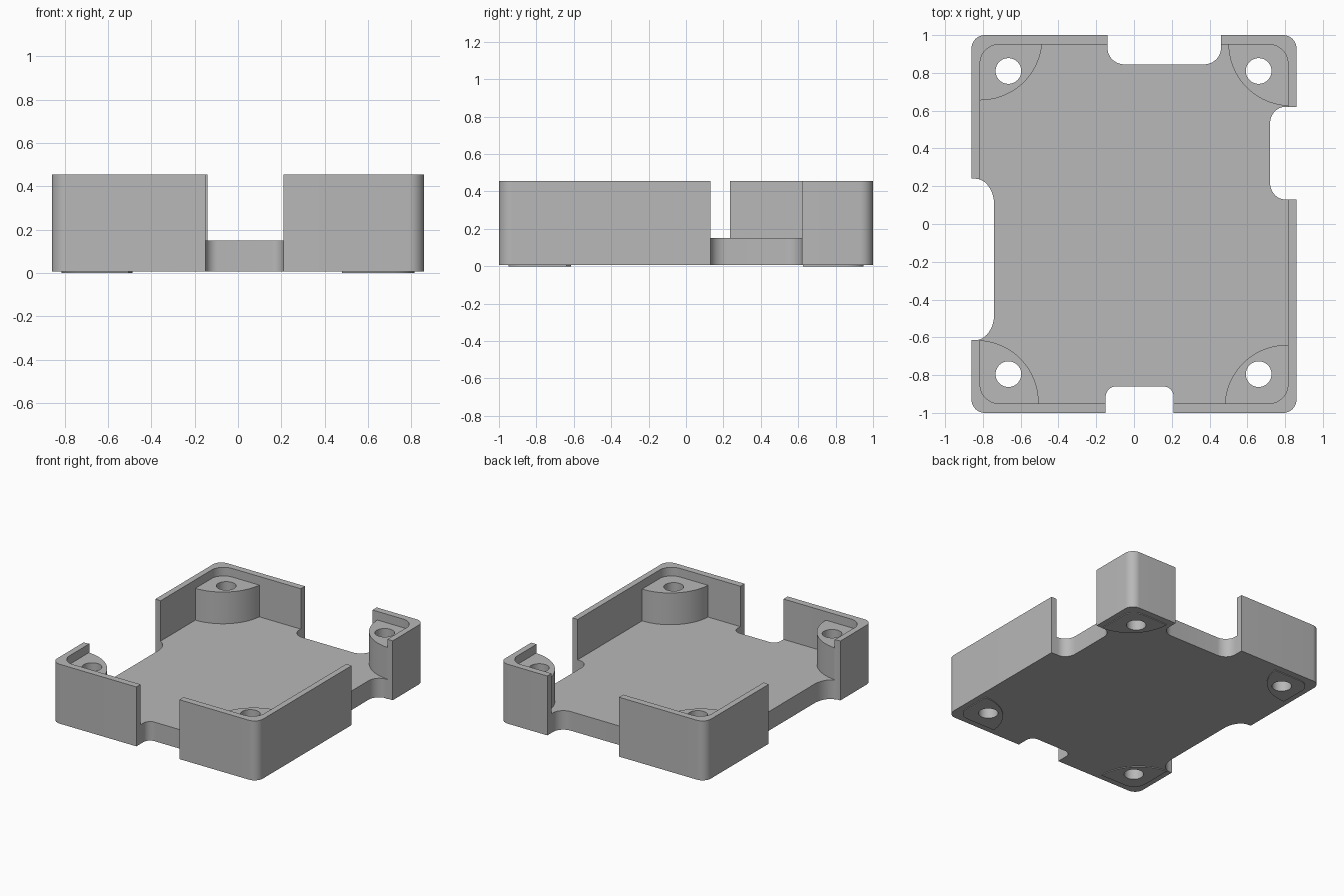
import bpy, bmesh
from math import cos, sin, pi, radians

if "Cube" in bpy.data.objects:
    bpy.data.objects.remove(bpy.data.objects["Cube"], do_unlink=True)

grey = bpy.data.materials.new("plain grey")
grey.use_nodes = True
colour = (0.48, 0.48, 0.48, 1)
grey.diffuse_color = colour
grey.node_tree.nodes["Principled BSDF"].inputs["Base Color"].default_value = colour

FLOOR, TOP, BOSS_TOP, BASE = 0.15, 0.455, 0.39, 0.006


def ellipse(cx, cy, rx, ry, start=0, turn=2 * pi, steps=48):
    return [(cx + rx * cos(start + turn * i / steps),
             cy + ry * sin(start + turn * i / steps)) for i in range(steps)]


def rounded_rect(x0, x1, y0, y1, rx, ry):
    corners = [(x1 - rx, y1 - ry), (x0 + rx, y1 - ry),
               (x0 + rx, y0 + ry), (x1 - rx, y0 + ry)]
    points = []
    for i, (cx, cy) in enumerate(corners):
        points += ellipse(cx, cy, rx, ry, i * pi / 2, pi / 2, 12)
        points.append((cx + rx * cos((i + 1) * pi / 2), cy + ry * sin((i + 1) * pi / 2)))
    return points


def prism(name, outline, z0, z1):
    bm = bmesh.new()
    face = bm.faces.new([bm.verts.new((x, y, z0)) for x, y in outline])
    side = bmesh.ops.extrude_face_region(bm, geom=[face])["geom"]
    bmesh.ops.translate(bm, vec=(0, 0, z1 - z0),
                        verts=[v for v in side if isinstance(v, bmesh.types.BMVert)])
    bmesh.ops.recalc_face_normals(bm, faces=bm.faces)
    mesh = bpy.data.meshes.new(name)
    bm.to_mesh(mesh)
    bm.free()
    mesh.materials.append(grey)
    ob = bpy.data.objects.new(name, mesh)
    bpy.context.collection.objects.link(ob)
    return ob


def select(ob):
    bpy.ops.object.select_all(action='DESELECT')
    ob.select_set(True)
    bpy.context.view_layer.objects.active = ob


def combine(ob, tool, operation='DIFFERENCE'):
    select(ob)
    mod = ob.modifiers.new("cut", 'BOOLEAN')
    mod.operation, mod.solver, mod.object = operation, 'EXACT', tool
    bpy.ops.object.modifier_apply(modifier=mod.name)


# Tray block and the cavity that leaves a floor and thin walls
tray = prism("tray", rounded_rect(-0.86, 0.86, -1, 1, 0.07, 0.07), BASE, TOP)
inside = rounded_rect(-0.815, 0.815, -0.95, 0.95, 0.1, 0.1)
cavity = prism("cavity_cutter", inside, FLOOR, 1)
boss_limit = prism("boss_limit", inside, -1, 1)
helpers = [cavity, boss_limit]
combine(tray, cavity)

# Connector notches through wall and floor edge
notches = {
    "front": (-0.15, 0.21, -1.4, -0.86, 0.055, 0.055),
    "back": (-0.14, 0.46, 0.845, 1.4, 0.09, 0.085),
    "right": (0.72, 1.3, 0.13, 0.62, 0.08, 0.09),
    "left": (-1.3, -0.74, -0.615, 0.24, 0.1, 0.14),
}
for side, shape in notches.items():
    cutter = prism(side + "_notch_cutter", rounded_rect(*shape), -1, 1)
    combine(tray, cutter)
    helpers.append(cutter)

# Screw bosses in the corners, each with a through hole
bosses = {
    "back_right": (-0.815, 0.985, -0.665, 0.81),
    "back_left": (0.83, 0.955, 0.66, 0.81),
    "front_right": (-0.835, -0.945, -0.665, -0.795),
    "front_left": (0.81, -0.97, 0.66, -0.795),
}
parts = [tray]
for corner, (cx, cy, hx, hy) in bosses.items():
    boss = prism(corner + "_screw_boss", ellipse(cx, cy, 0.33, 0.33, steps=96), 0, BOSS_TOP)
    hole = prism(corner + "_hole_cutter", ellipse(hx, hy, 0.068, 0.068), -1, 1)
    combine(boss, boss_limit, 'INTERSECT')
    combine(boss, hole)
    combine(tray, hole)
    helpers.append(hole)
    parts.append(boss)

for ob in parts:
    select(ob)
    bpy.ops.object.shade_smooth_by_angle(angle=radians(30))

for ob in helpers:
    bpy.data.objects.remove(ob, do_unlink=True)
